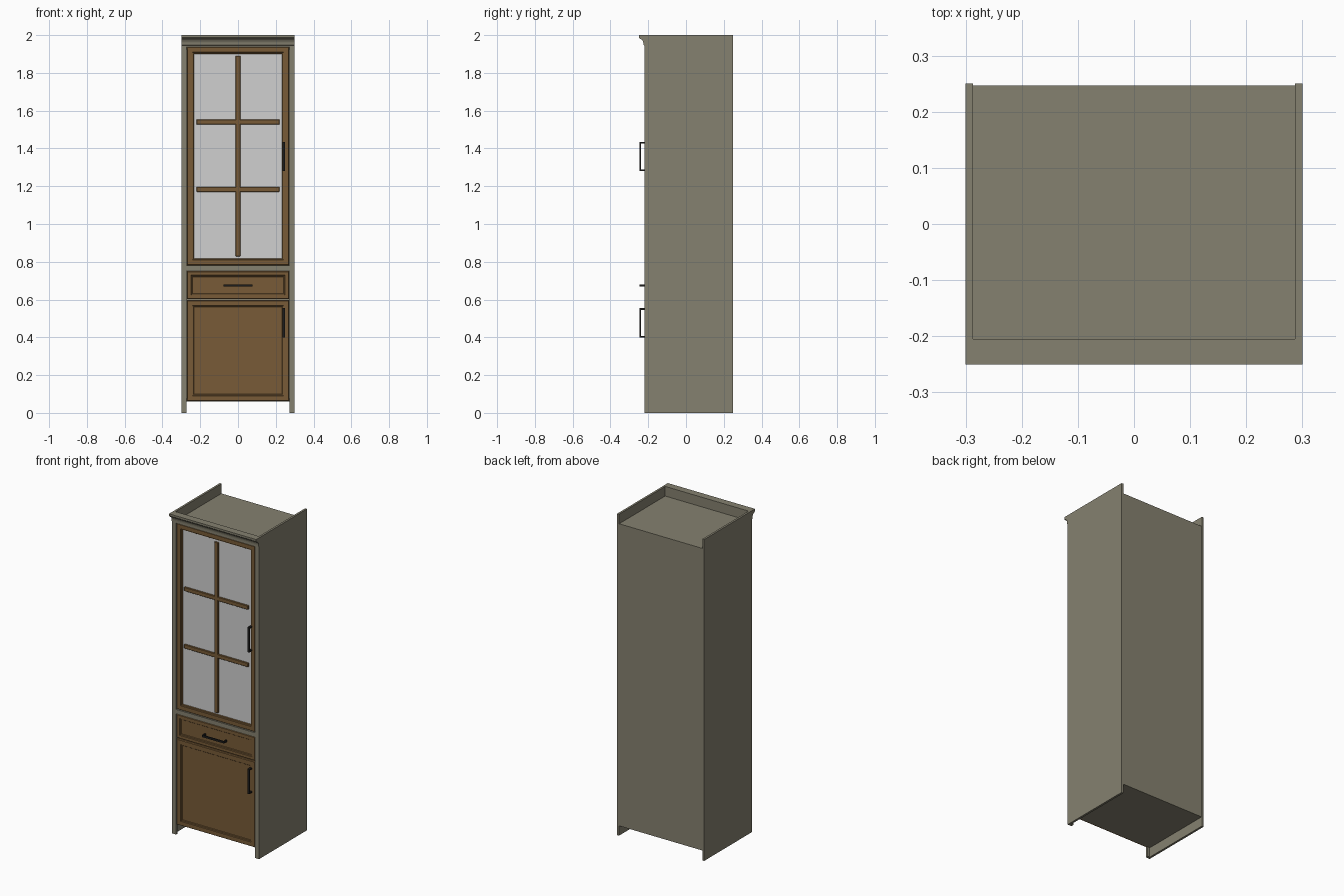
import bpy, bmesh, math
from mathutils import Vector

if "Cube" in bpy.data.objects:
    bpy.data.objects.remove(bpy.data.objects["Cube"])


def material(name, rgb):
    m = bpy.data.materials.new(name)
    m.diffuse_color = (*rgb, 1)
    m.use_nodes = True
    m.node_tree.nodes["Principled BSDF"].inputs["Base Color"].default_value = m.diffuse_color
    return m


GREY = material("grey_paint", (0.235, 0.22, 0.16))
WOOD = material("brown_wood", (0.188, 0.105, 0.038))
GLASS = material("pale_glass", (0.63, 0.63, 0.63))
BLACK = material("black_metal", (0.012, 0.012, 0.012))


def finish(bm, name, *mats):
    bmesh.ops.recalc_face_normals(bm, faces=bm.faces)
    me = bpy.data.meshes.new(name)
    bm.to_mesh(me)
    bm.free()
    for m in mats:
        me.materials.append(m)
    ob = bpy.data.objects.new(name, me)
    bpy.context.collection.objects.link(ob)
    return ob


def add_box(bm, x, y, z):
    """Box from (min, max) pairs."""
    verts = bmesh.ops.create_cube(bm, size=1)["verts"]
    for v in verts:
        v.co = Vector([a + (b - a) * (c + 0.5) for (a, b), c in zip((x, y, z), v.co)])
    return verts


def box(name, x, y, z, mat, bevel=0):
    bm = bmesh.new()
    add_box(bm, x, y, z)
    if bevel:
        bmesh.ops.bevel(bm, geom=bm.edges[:], offset=bevel, segments=1, affect='EDGES')
    return finish(bm, name, mat)


def framed_panel(name, x, z, rim, recess, centre=None):
    """Door or drawer front: chamfered edge, flat rim, moulded step, recessed centre."""
    bm = bmesh.new()
    add_box(bm, x, (-0.214, -0.200), z)
    bm.normal_update()
    front = [f for f in bm.faces if f.normal.y < -0.9]
    for thick, depth in ((0.005, 0.005), (rim - 0.005, 0), (0.003, -recess * 0.6),
                         (0.006, -recess * 0.1), (0.003, -recess * 0.3)):
        bmesh.ops.inset_region(bm, faces=front, thickness=thick, depth=depth)
    if centre:
        front[0].material_index = 1
    return finish(bm, name, WOOD, *([centre] if centre else []))


# Carcass: thin sides with front stiles, open foot space below
for s, side in ((-1, "left"), (1, "right")):
    box(side + "_side", sorted((s * 0.287, s * 0.3)), (-0.21, 0.25), (0, 2), GREY)
    box(side + "_stile", sorted((s * 0.272, s * 0.3)), (-0.221, -0.205), (0, 2), GREY)
box("back_panel", (-0.287, 0.287), (0.236, 0.247), (0.06, 1.94), GREY)
for name, z in (("bottom_board", 0.06), ("middle_board", 0.757), ("top_board", 1.925)):
    box(name, (-0.287, 0.287), (-0.205, 0.24), (z, z + 0.015), GREY)
box("middle_rail", (-0.272, 0.272), (-0.221, -0.2), (0.752, 0.779), GREY)
box("top_rail", (-0.272, 0.272), (-0.221, -0.205), (1.938, 2), GREY)

# Crown moulding: cove profile swept across the front
profile = [(-0.215, 2.0), (-0.25, 2.0), (-0.25, 1.988), (-0.246, 1.984)]
for i in range(7):
    a = math.radians(90 * i / 6)
    profile.append((-0.246 + 0.021 * math.sin(a), 1.953 + 0.028 * math.cos(a)))
profile += [(-0.225, 1.947), (-0.215, 1.945)]
bm = bmesh.new()
face = bm.faces.new([bm.verts.new((-0.3, y, z)) for y, z in profile])
ext = bmesh.ops.extrude_face_region(bm, geom=[face])["geom"]
bmesh.ops.translate(bm, vec=(0.6, 0, 0),
                    verts=[g for g in ext if isinstance(g, bmesh.types.BMVert)])
finish(bm, "crown_moulding", GREY)

# Fronts
framed_panel("glass_door", (-0.27, 0.27), (0.781, 1.938), 0.04, 0.012, GLASS)
framed_panel("drawer_front", (-0.27, 0.27), (0.602, 0.75), 0.03, 0.008)
framed_panel("lower_door", (-0.27, 0.27), (0.062, 0.597), 0.04, 0.008)

# Glazing bars
box("upright_glazing_bar", (-0.0125, 0.0125), (-0.217, -0.204), (0.828, 1.89), WOOD, 0.002)
for i, z in enumerate((1.183, 1.54)):
    box(f"cross_glazing_bar_{i + 1}", (-0.22, 0.22), (-0.2165, -0.204),
        (z - 0.0125, z + 0.0125), WOOD, 0.002)


def handle(name, x, z, upright):
    """Bar pull on two short posts."""
    bm = bmesh.new()
    parts = [(-0.077, 0.077, -0.246, -0.239)]
    parts += [(-0.077, -0.069, -0.24, -0.217), (0.069, 0.077, -0.24, -0.217)]
    for a, b, y0, y1 in parts:
        if upright:
            add_box(bm, (x - 0.007, x + 0.007), (y0, y1), (z + a, z + b))
        else:
            add_box(bm, (x + a, x + b), (y0, y1), (z - 0.006, z + 0.006))
    finish(bm, name, BLACK)


# Handles
handle("upper_door_handle", 0.243, 1.358, True)
handle("lower_door_handle", 0.243, 0.477, True)
handle("drawer_handle", 0, 0.675, False)
